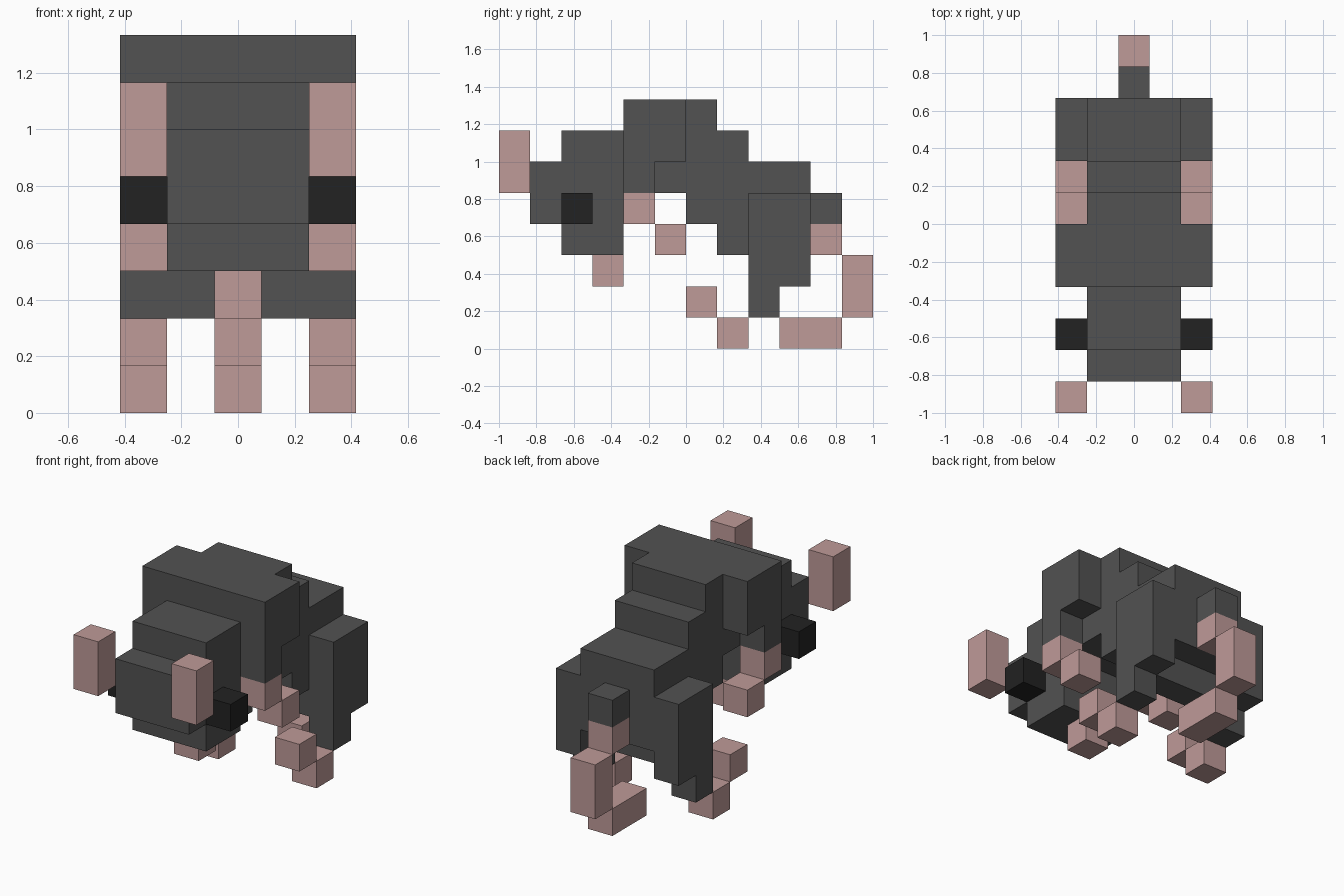
import bpy
import bmesh

if "Cube" in bpy.data.objects:
    bpy.data.objects.remove(bpy.data.objects["Cube"], do_unlink=True)

U = 1 / 6  # size of one block


def material(name, rgb):
    mat = bpy.data.materials.new(name)
    mat.use_nodes = True
    color = (*rgb, 1.0)
    mat.diffuse_color = color
    mat.node_tree.nodes["Principled BSDF"].inputs["Base Color"].default_value = color
    return mat


GREY = material("dark grey", (0.084, 0.084, 0.084))
PINK = material("dusty pink", (0.52, 0.325, 0.315))
BLACK = material("near black", (0.016, 0.016, 0.016))


def slab(name, mat, x0, x1, profile):
    """Extrude a (y, z) side profile, in block units, from x0 to x1."""
    bm = bmesh.new()
    face = bm.faces.new([bm.verts.new((x0 * U, y * U, z * U)) for y, z in profile])
    out = bmesh.ops.extrude_face_region(bm, geom=[face], use_keep_orig=True)
    verts = [v for v in out["geom"] if isinstance(v, bmesh.types.BMVert)]
    bmesh.ops.translate(bm, verts=verts, vec=((x1 - x0) * U, 0, 0))
    bmesh.ops.recalc_face_normals(bm, faces=bm.faces[:])
    mesh = bpy.data.meshes.new(name)
    bm.to_mesh(mesh)
    bm.free()
    mesh.materials.append(mat)
    obj = bpy.data.objects.new(name, mesh)
    bpy.context.collection.objects.link(obj)
    return obj


def rect(y0, y1, z0, z1):
    return [(y0, z0), (y1, z0), (y1, z1), (y0, z1)]


def pair(name, mat, profile):
    """Matching side parts flanking the body."""
    slab("left_" + name, mat, 1.5, 2.5, profile)
    slab("right_" + name, mat, -2.5, -1.5, profile)


# Head, back and rump as one stepped profile
slab("body", GREY, -1.5, 1.5, [
    (-5, 4), (-4, 4), (-4, 3), (-2, 3), (-2, 5), (0, 5), (0, 4), (1, 4),
    (1, 3), (2, 3), (2, 2), (3, 2), (3, 3), (4, 3), (4, 6), (2, 6),
    (2, 7), (1, 7), (1, 8), (-2, 8), (-2, 7), (-4, 7), (-4, 6), (-5, 6)])

# Shoulders and hind legs
pair("shoulder", GREY, [(-2, 5), (-1, 5), (-1, 6), (0, 6), (0, 8), (-2, 8)])
pair("hind_leg", GREY, [(2, 1), (3, 1), (3, 2), (4, 2), (4, 5), (2, 5)])

# Ears and eyes
pair("ear", PINK, rect(-6, -5, 5, 7))
pair("eye", BLACK, rect(-4, -3, 4, 5))

# Fore paws and hind feet, stepping down corner to corner
pair("fore_leg", PINK, rect(-2, -1, 4, 5))
pair("fore_paw", PINK, rect(-1, 0, 3, 4))
pair("hind_foot", PINK, rect(1, 2, 0, 1))
pair("hind_toe", PINK, rect(0, 1, 1, 2))

# Mouth and curled tail on the centre line
for name, mat, block in (
        ("mouth", PINK, (-3, -2, 2, 3)),
        ("tail_base", GREY, (4, 5, 4, 5)),
        ("tail_upper", PINK, (4, 5, 3, 4)),
        ("tail_back", PINK, (5, 6, 1, 3)),
        ("tail_tip", PINK, (3, 5, 0, 1))):
    slab(name, mat, -0.5, 0.5, rect(*block))
